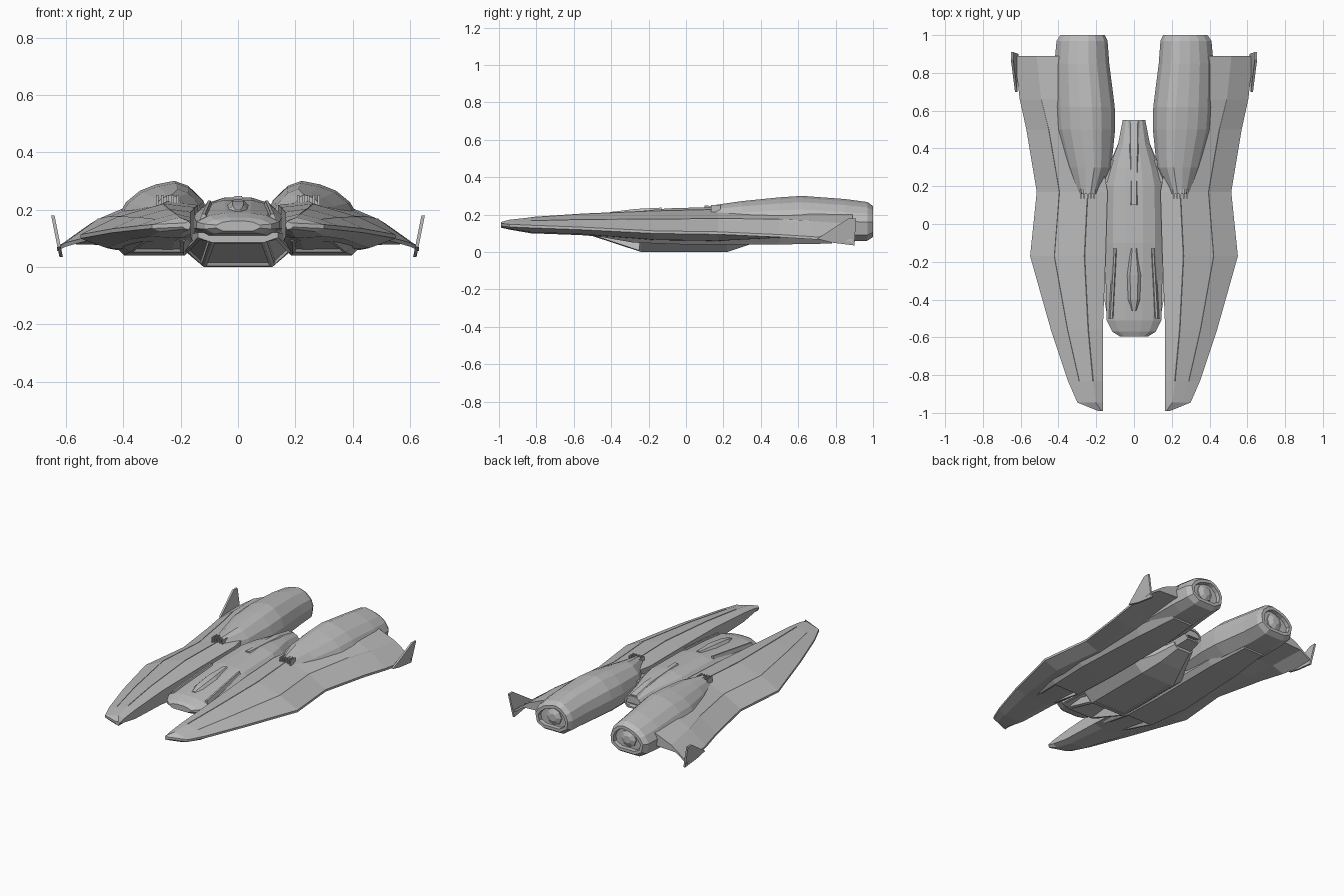
import bpy
import bmesh
from math import sin, cos, pi
from mathutils import Vector

default = bpy.data.objects.get("Cube")
if default:
    bpy.data.objects.remove(default, do_unlink=True)

# Single hull paint
paint = bpy.data.materials.new("hull_grey")
paint.use_nodes = True
grey = (0.5, 0.5, 0.5, 1)
paint.diffuse_color = grey
paint.node_tree.nodes["Principled BSDF"].inputs["Base Color"].default_value = grey


def finish(name, bm, mirrored):
    """Turn a bmesh into a painted object, optionally mirrored across the centre line."""
    mesh = bpy.data.meshes.new(name)
    bm.to_mesh(mesh)
    bm.free()
    mesh.materials.append(paint)
    obj = bpy.data.objects.new(name, mesh)
    bpy.context.collection.objects.link(obj)
    if mirrored:
        obj.modifiers.new("Mirror", "MIRROR").use_mirror_merge = False
    return obj


def recess(bm, rule, thickness, shift):
    """Frame every face that meets the rule and push its middle inward."""
    bm.normal_update()
    chosen = [f for f in bm.faces if rule(f)]
    for width in (thickness, 0.002):
        bmesh.ops.inset_individual(bm, faces=chosen, thickness=width, depth=0)
    for v in {v for f in chosen for v in f.verts}:
        v.co += Vector(shift)


def loft(name, rings, mirrored=False, cuts=()):
    """Skin a list of equal rings, cap both ends, then cut the recesses."""
    bm = bmesh.new()
    loops = [[bm.verts.new(p) for p in ring] for ring in rings]
    count = len(loops[0])
    for a, b in zip(loops, loops[1:]):
        for i in range(count):
            j = (i + 1) % count
            bm.faces.new((a[i], a[j], b[j], b[i]))
    bm.faces.new(loops[0])
    bm.faces.new(loops[-1])
    bmesh.ops.recalc_face_normals(bm, faces=bm.faces[:])
    for rule, thickness, shift in cuts:
        recess(bm, rule, thickness, shift)
    return finish(name, bm, mirrored)


def scaled(outline, y, centre, half, top, bottom):
    """Fit a unit outline into a station of the given size."""
    return [(centre + u * half, y, bottom + v * (top - bottom)) for u, v in outline]


def box(name, centre, size, mirrored=False):
    x, y, z = centre
    sx, sy, sz = (s / 2 for s in size)
    corners = [(-1, -1), (1, -1), (1, 1), (-1, 1)]
    rings = [[(x + a * sx, y + e * sy, z + b * sz) for a, b in corners] for e in (-1, 1)]
    return loft(name, rings, mirrored)


def raked_intake(f):
    return f.normal.z < -0.5 and f.normal.y < -0.1 and f.calc_area() > 0.015


def rear_cap(f):
    return f.normal.y > 0.95


def bay_door(f):
    return f.normal.z < -0.98 and f.calc_area() > 0.05


# Wings with forward prongs
def wing_ring(y, inner, outer, top, edge, bottom):
    w = outer - inner
    return [(x, y, z) for x, z in (
        (inner, top - 0.012),
        (inner + w * 0.28, top),
        (inner + w * 0.68, edge + (top - edge) * 0.6),
        (outer, edge + 0.008),
        (outer, edge - 0.006),
        (inner + w * 0.77, bottom + (edge - bottom) * 0.16),
        (inner + w * 0.2, bottom),
        (inner, bottom + 0.015))]


wing_stations = [
    (-0.99, 0.165, 0.19, 0.16, 0.145, 0.13),
    (-0.945, 0.165, 0.30, 0.172, 0.14, 0.12),
    (-0.83, 0.165, 0.35, 0.185, 0.135, 0.1),
    (-0.56, 0.165, 0.44, 0.203, 0.125, 0.09),
    (-0.17, 0.15, 0.55, 0.22, 0.105, 0.058),
    (0.17, 0.14, 0.515, 0.228, 0.1, 0.052),
    (0.5, 0.2, 0.57, 0.233, 0.085, 0.075),
    (0.66, 0.25, 0.605, 0.226, 0.075, 0.1),
    (0.89, 0.27, 0.632, 0.21, 0.06, 0.12),
]
wing_rings = [wing_ring(*s) for s in wing_stations]
loft("wing", wing_rings, True)

# Raised seams running along the wing creases
for crease in (1, 2):
    seam = []
    for ring in wing_rings[2:-1]:
        x, y, z = ring[crease]
        seam.append([(x - 0.004, y, z - 0.004), (x + 0.004, y, z - 0.004), (x, y, z + 0.002)])
    loft("wing_seam", seam, True)


# Upright winglets at the wing tips
def winglet_ring(offset):
    profile = [(0.70, 0.07), (0.78, 0.05), (0.9, 0.035), (0.91, 0.18), (0.87, 0.18)]
    return [(0.604 + z * 0.2 + offset, y, z) for y, z in profile]


loft("winglet", [winglet_ring(0), winglet_ring(0.012)], True)

# Engine nacelles with shallow nozzles
nacelle_outline = [(-0.55, 0.93), (-0.25, 1), (0.15, 0.95), (0.5, 0.86), (0.8, 0.7), (1, 0.48),
                   (0.9, 0.15), (0.5, 0), (-0.5, 0), (-0.95, 0.2), (-1, 0.5), (-0.87, 0.73)]
nacelle_stations = [
    (0.16, 0.245, 0.06, 0.252, 0.1),
    (0.3, 0.24, 0.12, 0.272, 0.07),
    (0.5, 0.257, 0.157, 0.292, 0.06),
    (0.62, 0.262, 0.16, 0.3, 0.055),
    (0.85, 0.276, 0.145, 0.283, 0.055),
    (0.97, 0.275, 0.135, 0.267, 0.06),
    (1.0, 0.272, 0.117, 0.245, 0.08),
]
loft("engine_nacelle", [scaled(nacelle_outline, *s) for s in nacelle_stations], True,
     [(rear_cap, 0.02, (0, -0.025, 0))])

# Faceted nozzle cone inside each engine
cone = [[(0.27 + r * cos(i * pi / 4), y, 0.16 + r * sin(i * pi / 4)) for i in range(8)]
        for y, r in ((0.95, 0.065), (0.98, 0.055), (0.995, 0.025))]
loft("nozzle_cone", cone, True)

# Louvres ahead of each engine
for i in range(5):
    box("louvre", (0.21 + i * 0.018, 0.16, 0.23), (0.008, 0.05, 0.04), True)

# Ducts slung under the wings, open at the front
duct_outline = [(-1, 1), (1, 1), (1, 0.45), (0.7, 0), (-0.8, 0), (-1, 0.3)]
duct_stations = [
    (-0.5, 0.265, 0.095, 0.14, 0.088),
    (-0.28, 0.29, 0.125, 0.14, 0.05),
    (0, 0.3, 0.14, 0.14, 0.04),
    (0.5, 0.285, 0.125, 0.14, 0.04),
    (0.78, 0.28, 0.09, 0.13, 0.045),
]
loft("under_duct", [scaled(duct_outline, *s) for s in duct_stations], True,
     [(raked_intake, 0.015, (0, 0.1, 0.01)), (rear_cap, 0.012, (0, -0.03, 0))])

# Central fuselage
body_outline = [(-0.3, 1), (0.3, 1), (0.7, 0.88), (1, 0.6), (1, 0.3),
                (0.7, 0), (-0.7, 0), (-1, 0.3), (-1, 0.6), (-0.7, 0.88)]
body_stations = [
    (-0.595, 0, 0.075, 0.16, 0.125),
    (-0.57, 0, 0.115, 0.172, 0.115),
    (-0.51, 0, 0.145, 0.188, 0.11),
    (-0.3, 0, 0.15, 0.212, 0.1),
    (-0.1, 0, 0.16, 0.233, 0.09),
    (0.2, 0, 0.155, 0.242, 0.08),
    (0.3, 0, 0.13, 0.237, 0.08),
    (0.42, 0, 0.085, 0.225, 0.1),
    (0.55, 0, 0.06, 0.2, 0.12),
]
loft("fuselage", [scaled(body_outline, *s) for s in body_stations], False,
     [(rear_cap, 0.012, (0, -0.03, 0))])

# Belly with a raked open intake and a sunken bay
belly_outline = [(-1, 1), (1, 1), (1, 0.5), (0.65, 0), (-0.65, 0), (-1, 0.5)]
belly_stations = [
    (-0.5, 0, 0.14, 0.12, 0.085),
    (-0.24, 0, 0.185, 0.11, 0),
    (0.22, 0, 0.185, 0.11, 0),
    (0.34, 0, 0.12, 0.11, 0.04),
    (0.46, 0, 0.07, 0.13, 0.09),
]
loft("belly", [scaled(belly_outline, *s) for s in belly_stations], False,
     [(raked_intake, 0.015, (0, 0.12, 0.012)), (bay_door, 0.02, (0, 0, 0.004))])

# Cockpit canopy and its side rails
canopy_outline = [(-0.4, 1), (0.4, 1), (1, 0.4), (1, 0), (-1, 0), (-1, 0.4)]
canopy_stations = [
    (-0.46, 0, 0.02, 0.198, 0.17),
    (-0.4, 0, 0.045, 0.214, 0.17),
    (-0.27, 0, 0.052, 0.23, 0.18),
    (-0.13, 0, 0.025, 0.237, 0.2),
]
loft("canopy", [scaled(canopy_outline, *s) for s in canopy_stations])
rail_stations = [(-0.5, 0.12, 0.014, 0.185, 0.15), (-0.13, 0.1, 0.012, 0.231, 0.19)]
loft("cockpit_rail", [scaled(canopy_outline, *s) for s in rail_stations], True)

# Tail spine and struts joining the engines to the fuselage
spine_stations = [(0.1, 0, 0.03, 0.248, 0.2), (0.4, 0, 0.045, 0.235, 0.18),
                  (0.545, 0, 0.05, 0.208, 0.15)]
loft("tail_spine", [scaled(canopy_outline, *s) for s in spine_stations])
box("engine_strut", (0.12, 0.28, 0.15), (0.12, 0.12, 0.07), True)
